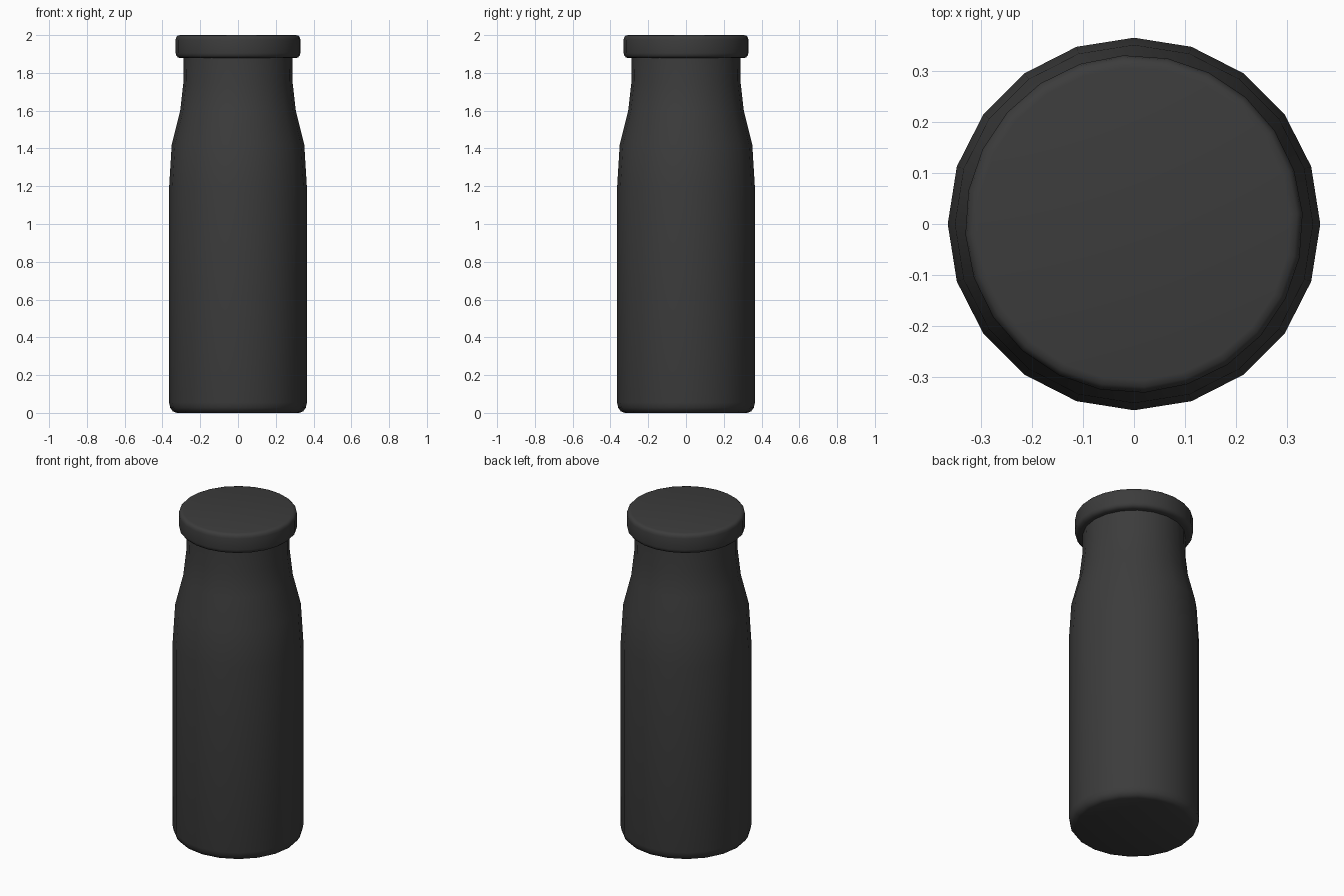
import bpy, math

if "Cube" in bpy.data.objects:
    bpy.data.objects.remove(bpy.data.objects["Cube"])

# Single dark material
charcoal = bpy.data.materials.new("charcoal")
charcoal.use_nodes = True
colour = (0.045, 0.045, 0.045, 1)
charcoal.diffuse_color = colour
charcoal.node_tree.nodes["Principled BSDF"].inputs["Base Color"].default_value = colour


def lathe(name, profile, sides, turn=0.0):
    """Revolve (radius, height) points about z and close both ends."""
    verts = [(r * math.cos(turn + math.tau * i / sides),
              r * math.sin(turn + math.tau * i / sides), z)
             for r, z in profile for i in range(sides)]
    faces = [(k * sides + i, k * sides + (i + 1) % sides,
              (k + 1) * sides + (i + 1) % sides, (k + 1) * sides + i)
             for k in range(len(profile) - 1) for i in range(sides)]
    last = (len(profile) - 1) * sides
    faces.append(tuple(reversed(range(sides))))
    faces.append(tuple(range(last, last + sides)))
    mesh = bpy.data.meshes.new(name)
    mesh.from_pydata(verts, [], faces)
    mesh.materials.append(charcoal)
    obj = bpy.data.objects.new(name, mesh)
    bpy.context.collection.objects.link(obj)
    bpy.ops.object.select_all(action="DESELECT")
    obj.select_set(True)
    bpy.context.view_layer.objects.active = obj
    bpy.ops.object.shade_smooth_by_angle(angle=math.radians(50))
    return obj


# Bottle body with rounded base, sloping shoulder and neck
lathe("bottle_body", [(0.325, 0), (0.345, 0.008), (0.359, 0.027), (0.365, 0.055),
                      (0.365, 1.19), (0.351, 1.42), (0.306, 1.6),
                      (0.289, 1.75), (0.287, 1.9)], 20)

# Cap with softly rounded rims
lathe("cap", [(0.305, 1.878), (0.319, 1.882), (0.328, 1.892), (0.331, 1.905),
              (0.331, 1.975), (0.328, 1.988), (0.32, 1.997), (0.307, 2.0)],
      24, math.radians(3.6))
